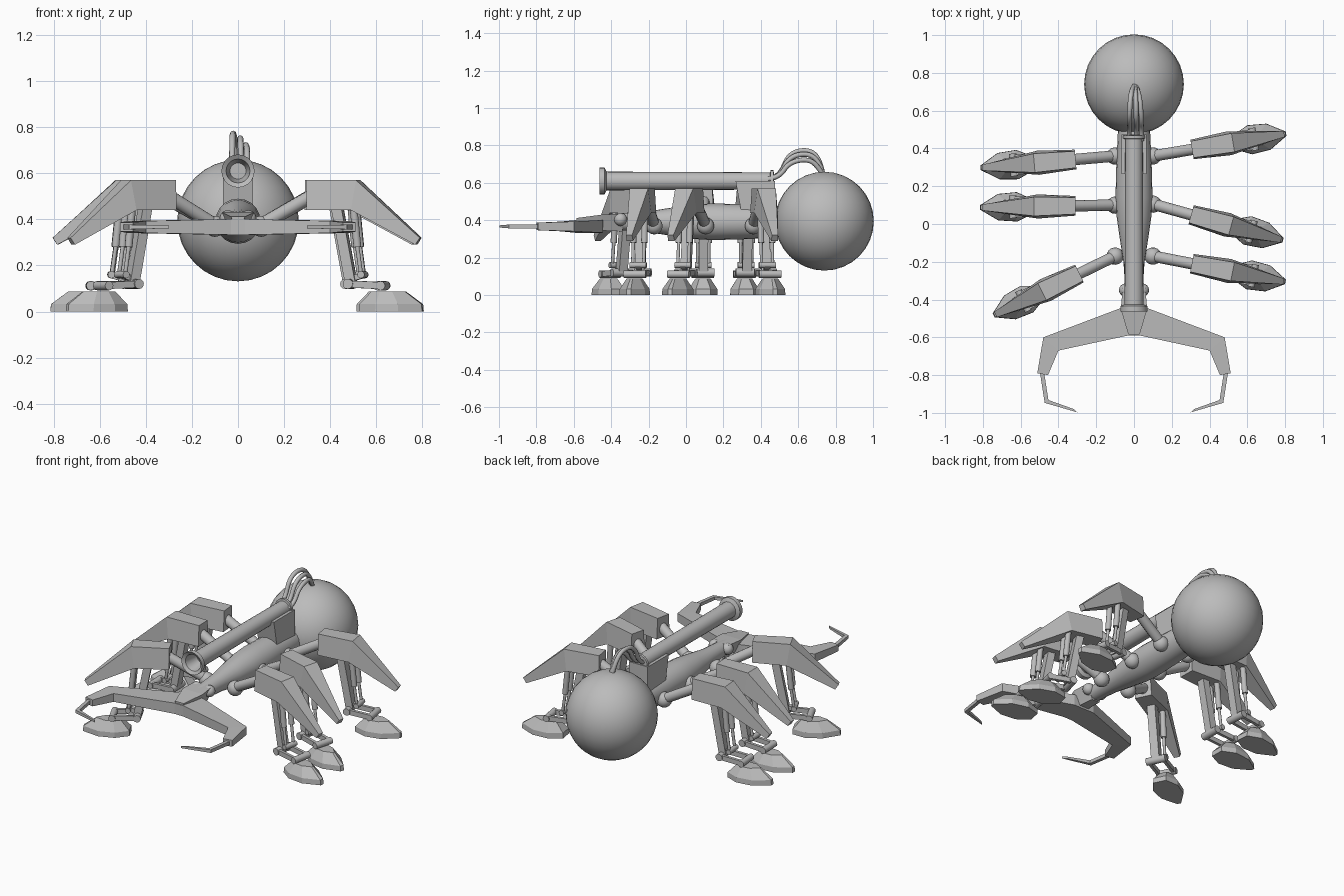
import bpy, bmesh
from math import sin, cos, pi, radians
from mathutils import Matrix, Vector

if "Cube" in bpy.data.objects:
    bpy.data.objects.remove(bpy.data.objects["Cube"], do_unlink=True)

grey = bpy.data.materials.new("plain grey")
grey.use_nodes = True
grey.diffuse_color = (0.5, 0.5, 0.5, 1)
grey.node_tree.nodes["Principled BSDF"].inputs["Base Color"].default_value = (0.5, 0.5, 0.5, 1)


def finish(bm, name, matrix=Matrix(), smooth=False):
    """Turn a bmesh into a named grey object."""
    bm.transform(matrix)
    bmesh.ops.recalc_face_normals(bm, faces=bm.faces)
    mesh = bpy.data.meshes.new(name)
    bm.to_mesh(mesh)
    bm.free()
    mesh.materials.append(grey)
    obj = bpy.data.objects.new(name, mesh)
    bpy.context.collection.objects.link(obj)
    if smooth:
        bpy.ops.object.select_all(action="DESELECT")
        obj.select_set(True)
        bpy.context.view_layer.objects.active = obj
        bpy.ops.object.shade_smooth_by_angle(angle=radians(40))
    return obj


def loft(name, rings, matrix=Matrix(), smooth=False):
    """Skin a list of equal-length point rings and cap both ends."""
    bm = bmesh.new()
    loops = [[bm.verts.new(p) for p in ring] for ring in rings]
    n = len(loops[0])
    for a, b in zip(loops, loops[1:]):
        for i in range(n):
            bm.faces.new((a[i], a[(i + 1) % n], b[(i + 1) % n], b[i]))
    bm.faces.new(loops[0])
    bm.faces.new(loops[-1])
    return finish(bm, name, matrix, smooth)


def lathe(name, profile, z, sides=20):
    """Turn (y, radius) pairs around a lengthwise axis at height z."""
    angles = [2 * pi * i / sides for i in range(sides)]
    return loft(name, [[(r * cos(a), y, z + r * sin(a)) for a in angles]
                       for y, r in profile], smooth=True)


def rod(name, start, end, radius, matrix=Matrix(), sides=12):
    start, end = Vector(start), Vector(end)
    axis = end - start
    bm = bmesh.new()
    bmesh.ops.create_cone(bm, cap_ends=True, segments=sides, radius1=radius,
                          radius2=radius, depth=axis.length)
    place = Matrix.Translation((start + end) / 2) @ axis.to_track_quat("Z", "Y").to_matrix().to_4x4()
    return finish(bm, name, matrix @ place, True)


def ball(name, centre, radius, matrix=Matrix(), segments=16):
    bm = bmesh.new()
    bmesh.ops.create_uvsphere(bm, u_segments=segments, v_segments=segments // 2, radius=radius)
    return finish(bm, name, matrix @ Matrix.Translation(centre), True)


def beam(name, start, end, wide, deep, matrix=Matrix()):
    """Square-edged bar lying in the leg's own vertical plane."""
    start, end = Vector(start), Vector(end)
    across = Vector((0, wide / 2, 0))
    up = (end - start).cross(Vector((0, 1, 0))).normalized() * deep / 2
    return loft(name, [[p + across + up, p - across + up, p - across - up, p + across - up]
                       for p in (start, end)], matrix)


def leg(name, y, side, angle):
    """One leg, built outward along local x, then swung into place."""
    m = Matrix.Translation((0.1 * side, y, 0)) @ Matrix.Rotation(radians(angle), 4, "Z")

    # Hip and upper arm
    ball(name + "_hip_ball", (0, 0, 0.37), 0.046, m)
    rod(name + "_upper_arm", (0, 0, 0.375), (0.24, 0, 0.51), 0.03, m)

    # Armoured shell: top x, top z, top half width, bottom x, bottom z, bottom half width
    sections = [(0.21, 0.57, 0.044, 0.21, 0.44, 0.052),
                (0.43, 0.57, 0.05, 0.41, 0.44, 0.064),
                (0.705, 0.32, 0.016, 0.685, 0.29, 0.018)]
    loft(name + "_shell", [[(a, w, b), (a, -w, b), (c, -v, d), (c, v, d)]
                           for a, b, w, c, d, v in sections], m)

    # Shin, pistons and ankle linkage
    beam(name + "_shin", (0.335, 0, 0.46), (0.40, 0, 0.115), 0.05, 0.045, m)
    rod(name + "_ankle_axle", (0.395, -0.06, 0.12), (0.395, 0.06, 0.12), 0.022, m)
    rod(name + "_foot_axle", (0.54, -0.06, 0.112), (0.54, 0.06, 0.112), 0.02, m)
    rod(name + "_piston_axle", (0.45, -0.045, 0.16), (0.45, 0.045, 0.16), 0.016, m)
    for t in (-0.03, 0.03):
        rod(name + "_piston_sleeve", (0.415, t, 0.45), (0.432, t, 0.28), 0.017, m)
        rod(name + "_piston_rod", (0.43, t, 0.29), (0.45, t, 0.15), 0.009, m)
        beam(name + "_ankle_link", (0.385, t * 1.5, 0.12), (0.55, t * 1.5, 0.112), 0.018, 0.03, m)
    beam(name + "_piston_bracket", (0.39, 0, 0.14), (0.46, 0, 0.16), 0.03, 0.025, m)

    # Pointed foot
    half = [(0.44, 0.04), (0.52, 0.078), (0.62, 0.07), (0.715, 0.012)]
    outline = half + [(s, -t) for s, t in reversed(half)]
    loft(name + "_foot", [[(0.55 + (s - 0.55) * k, t * k, z) for s, t in outline]
                          for k, z in ((1, 0), (0.98, 0.032), (0.52, 0.088))], m)


# Abdomen and tapered body
ball("abdomen", (0, 0.74, 0.395), 0.264, segments=32)
lathe("body", [(-0.45, 0.035), (-0.36, 0.045), (-0.2, 0.056), (-0.08, 0.075), (0.04, 0.092),
               (0.14, 0.098), (0.3, 0.094), (0.52, 0.084)], 0.392)

# Gun barrel with flared open muzzle, and its mount
lathe("barrel", [(-0.36, 0.035), (-0.45, 0.052), (-0.462, 0.072), (-0.435, 0.072), (-0.425, 0.05),
                 (0.45, 0.046), (0.452, 0.058), (0.468, 0.058), (0.47, 0.04)], 0.61)
loft("barrel_mount", [[(-0.065, a, z), (0.065, a, z), (0.065, 0.475, z), (-0.065, 0.475, z)]
                      for a, z in ((0.3, 0.42), (0.265, 0.61))])

# Hoses from the barrel to the abdomen
for x, top in ((-0.025, 0.75), (0.012, 0.73), (0.04, 0.70)):
    curve = bpy.data.curves.new("hose", "CURVE")
    curve.dimensions = "3D"
    curve.bevel_depth = 0.013
    curve.bevel_resolution = 2
    curve.resolution_u = 6
    spline = curve.splines.new("NURBS")
    path = [(x, 0.44, 0.62), (x, 0.5, 0.63), (x, 0.55, top + 0.01),
            (x * 0.8, 0.66, top + 0.03), (x * 0.4, 0.72, top - 0.03), (0.005, 0.735, 0.63)]
    spline.points.add(len(path) - 1)
    for point, co in zip(spline.points, path):
        point.co = (*co, 1)
    spline.use_endpoint_u = True
    spline.order_u = 3
    curve.materials.append(grey)
    bpy.context.collection.objects.link(bpy.data.objects.new("hose", curve))

# Head wedge with eyes
loft("head", [[(-w, y, 0.39 + h), (w, y, 0.39 + h), (w * 0.45, y, 0.385 - h), (-w * 0.45, y, 0.385 - h)]
              for y, w, h in ((-0.34, 0.06, 0.045), (-0.45, 0.07, 0.04), (-0.585, 0.03, 0.022))])
for side in (-1, 1):
    ball("eye", (0.045 * side, -0.35, 0.405), 0.035)


def flat_bar(name, sections):
    """Bar from (outer x, outer y, inner x, inner y, half height) sections."""
    loft(name, [[(a, b, 0.367 + h), (c, d, 0.367 + h), (c, d, 0.367 - h), (a, b, 0.367 - h)]
                for a, b, c, d, h in sections])


# Jaw plate across the front, with a thin hook at each end
arm = [(0.07, -0.445, 0.03, -0.59, 0.034), (0.48, -0.6, 0.40, -0.67, 0.026),
       (0.512, -0.79, 0.455, -0.8, 0.02)]
flat_bar("jaw_plate", [(-a, b, -c, d, h) for a, b, c, d, h in reversed(arm)] + arm)
hook = [(0.498, -0.785, 0.476, -0.785, 0.011), (0.473, -0.947, 0.453, -0.932, 0.01),
        (0.30, -0.997, 0.318, -0.98, 0.006)]
for side in (-1, 1):
    flat_bar("jaw_hook", [(a * side, b, c * side, d, h) for a, b, c, d, h in hook])

# Six legs in a walking pose
for name, y, side, angle in (("left_rear_leg", 0.36, 1, 9.5), ("left_middle_leg", 0.105, 1, -15.5),
                             ("left_front_leg", -0.17, 1, -11), ("right_rear_leg", 0.36, -1, 185),
                             ("right_middle_leg", 0.1, -1, 181), ("right_front_leg", -0.17, -1, 206)):
    leg(name, y, side, angle)
